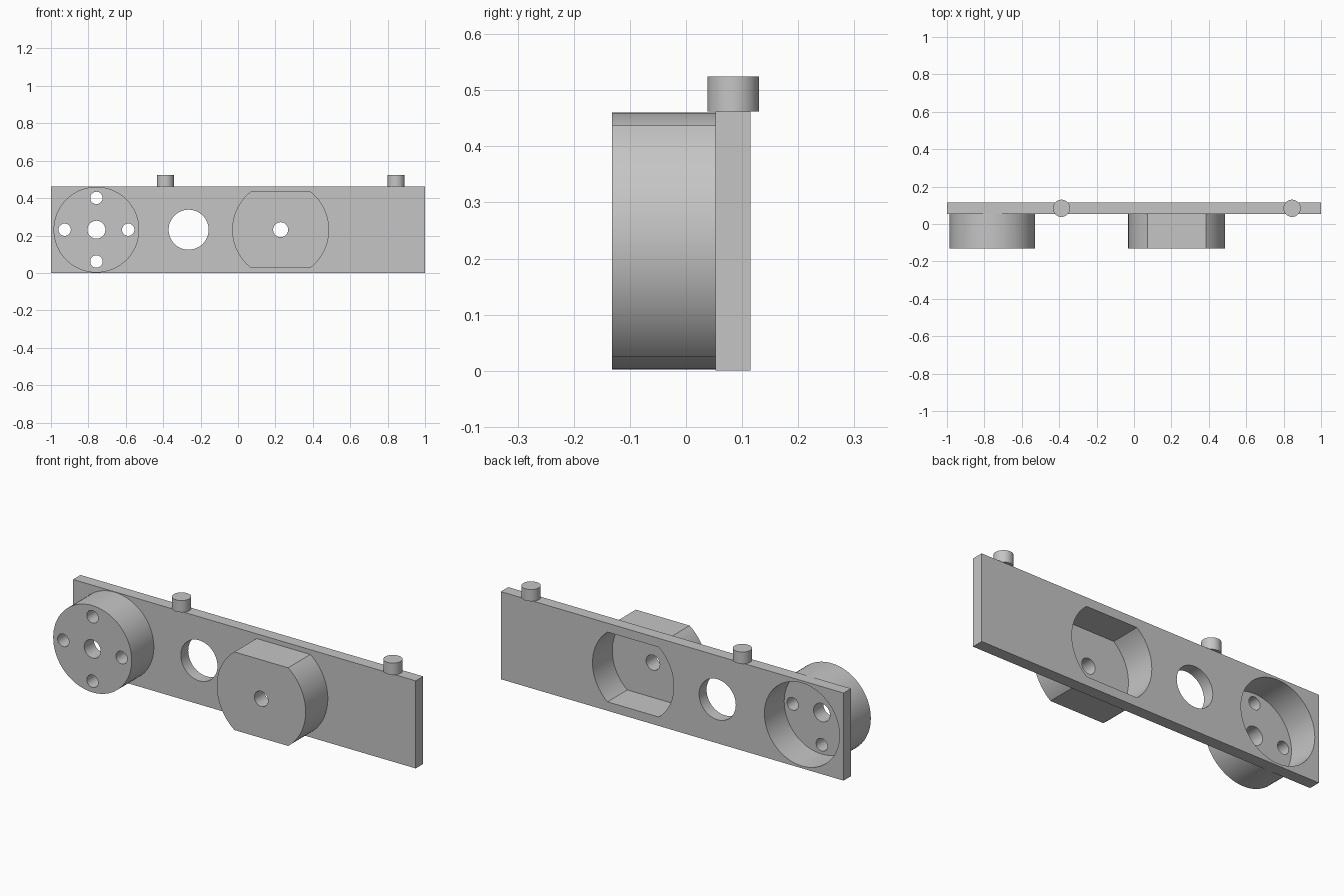
import bpy
import bmesh
from math import pi, sin, cos, asin, radians

if "Cube" in bpy.data.objects:
    bpy.data.objects.remove(bpy.data.objects["Cube"])

grey = bpy.data.materials.new("mid grey")
grey.use_nodes = True
GREY = (0.56, 0.56, 0.56, 1)
grey.diffuse_color = GREY
grey.node_tree.nodes["Principled BSDF"].inputs["Base Color"].default_value = GREY

MID = 0.231                              # height of the centre line
FRONT, SEAT, BACK = -0.132, 0.053, 0.115  # boss front, plate front, plate back
FLOOR = -0.05                            # bottom of the rear pockets


def circle(r, n=72):
    return [(r * cos(2 * pi * i / n), r * sin(2 * pi * i / n)) for i in range(n)]


def flatted(r, half, n=28):
    """Circle with its top and bottom cut flat."""
    a = asin(half / r)
    arc = [-a + 2 * a * i / n for i in range(n + 1)]
    return [(r * cos(t + s), r * sin(t + s)) for s in (0, pi) for t in arc]


def prism(name, outline, x, z, y0, y1):
    """Extrude an outline in the xz plane from y0 to y1."""
    bm = bmesh.new()
    face = bm.faces.new([bm.verts.new((x + u, y0, z + v)) for u, v in outline])
    out = bmesh.ops.extrude_face_region(bm, geom=[face])["geom"]
    verts = [g for g in out if isinstance(g, bmesh.types.BMVert)]
    bmesh.ops.translate(bm, verts=verts, vec=(0, y1 - y0, 0))
    bmesh.ops.recalc_face_normals(bm, faces=bm.faces[:])
    mesh = bpy.data.meshes.new(name)
    bm.to_mesh(mesh)
    bm.free()
    mesh.materials.append(grey)
    obj = bpy.data.objects.new(name, mesh)
    bpy.context.collection.objects.link(obj)
    return obj


def activate(obj):
    bpy.ops.object.select_all(action='DESELECT')
    obj.select_set(True)
    bpy.context.view_layer.objects.active = obj


def combine(target, tool, operation):
    activate(target)
    mod = target.modifiers.new("combine", 'BOOLEAN')
    mod.operation, mod.solver, mod.object = operation, 'EXACT', tool
    bpy.ops.object.modifier_apply(modifier=mod.name)
    bpy.data.objects.remove(tool)


# Long mounting plate
plate = prism("mounting_plate",
              [(-1, -MID), (1, -MID), (1, MID), (-1, MID)], 0, MID, SEAT, BACK)

# Hollow bosses on the front: one round, one with flats
ROUND_X, FLAT_X = -0.757, 0.228
for x, outer, inner in (
        (ROUND_X, circle(0.229), circle(0.219)),
        (FLAT_X, flatted(0.259, 0.206), flatted(0.237, 0.184))):
    combine(plate, prism("boss", outer, x, MID, FRONT, SEAT + 0.02), 'UNION')
    combine(plate, prism("pocket", inner, x, MID, FLOOR, BACK + 0.1), 'DIFFERENCE')

# Through holes: plate opening, boss centres and the ring of four
holes = [(-0.264, MID, 0.107), (ROUND_X, MID, 0.048), (FLAT_X, MID, 0.04)]
holes += [(ROUND_X + 0.17 * cos(k * pi / 2), MID + 0.17 * sin(k * pi / 2), 0.033)
          for k in range(4)]
for x, z, r in holes:
    combine(plate, prism("hole", circle(r, 48), x, z, FRONT - 0.1, BACK + 0.1),
            'DIFFERENCE')

activate(plate)
bpy.ops.object.shade_smooth_by_angle(angle=radians(30))

# Pegs standing on the top edge
for name, x in (("right_peg", -0.388), ("left_peg", 0.845)):
    bpy.ops.mesh.primitive_cylinder_add(vertices=48, radius=0.046, depth=0.062,
                                        location=(x, 0.084, 0.493))
    peg = bpy.context.object
    peg.name = name
    peg.data.materials.append(grey)
    bpy.ops.object.shade_smooth_by_angle(angle=radians(30))
